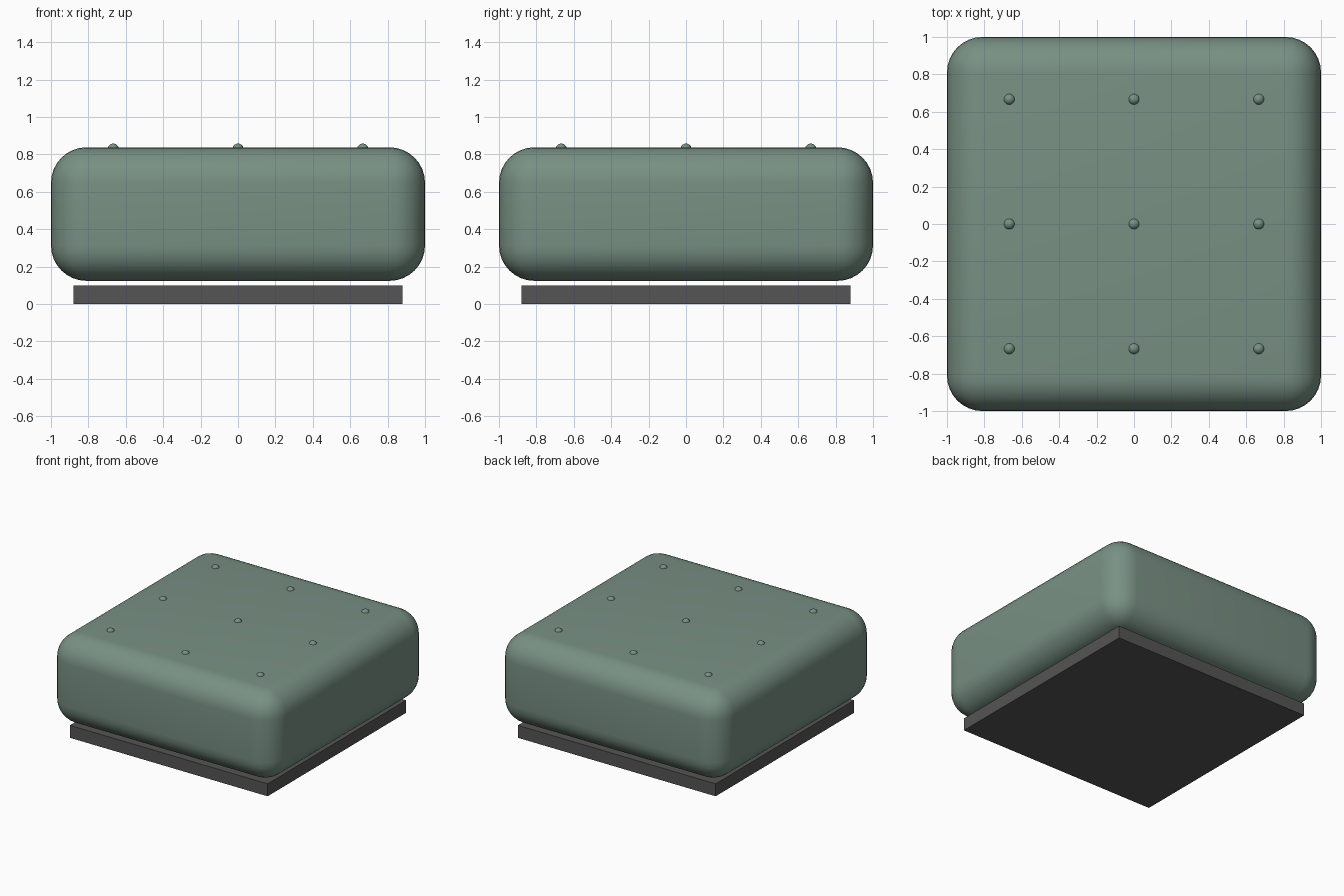
import bpy

if "Cube" in bpy.data.objects:
    bpy.data.objects.remove(bpy.data.objects["Cube"])


def material(name, color):
    mat = bpy.data.materials.new(name)
    mat.diffuse_color = (*color, 1)
    mat.use_nodes = True
    mat.node_tree.nodes["Principled BSDF"].inputs["Base Color"].default_value = mat.diffuse_color
    return mat


def box(name, size, z_low, z_high, mat):
    bpy.ops.mesh.primitive_cube_add(size=1, location=(0, 0, (z_low + z_high) / 2))
    obj = bpy.context.object
    obj.name = name
    obj.scale = (size, size, z_high - z_low)
    bpy.ops.object.transform_apply(location=False, rotation=False, scale=True)
    obj.data.materials.append(mat)
    return obj


fabric = material("green_fabric", (0.19, 0.28, 0.23))
dark = material("dark_base", (0.09, 0.09, 0.09))

# Recessed plinth, with a thin shadow gap below the cushion
box("plinth", 1.76, 0, 0.1, dark)

# Rounded cushion
cushion = box("cushion", 2.0, 0.124, 0.838, fabric)
bevel = cushion.modifiers.new("rounding", 'BEVEL')
bevel.width = 0.19
bevel.segments = 8
bpy.ops.object.modifier_apply(modifier=bevel.name)
bpy.ops.object.shade_smooth_by_angle()

# Three by three tufting buttons
for row in range(3):
    for col in range(3):
        bpy.ops.mesh.primitive_uv_sphere_add(
            segments=20, ring_count=12, radius=0.03,
            location=((col - 1) * 0.667, (row - 1) * 0.667, 0.828))
        button = bpy.context.object
        button.name = f"button_{row + 1}_{col + 1}"
        button.data.materials.append(fabric)
        bpy.ops.object.shade_smooth_by_angle()
